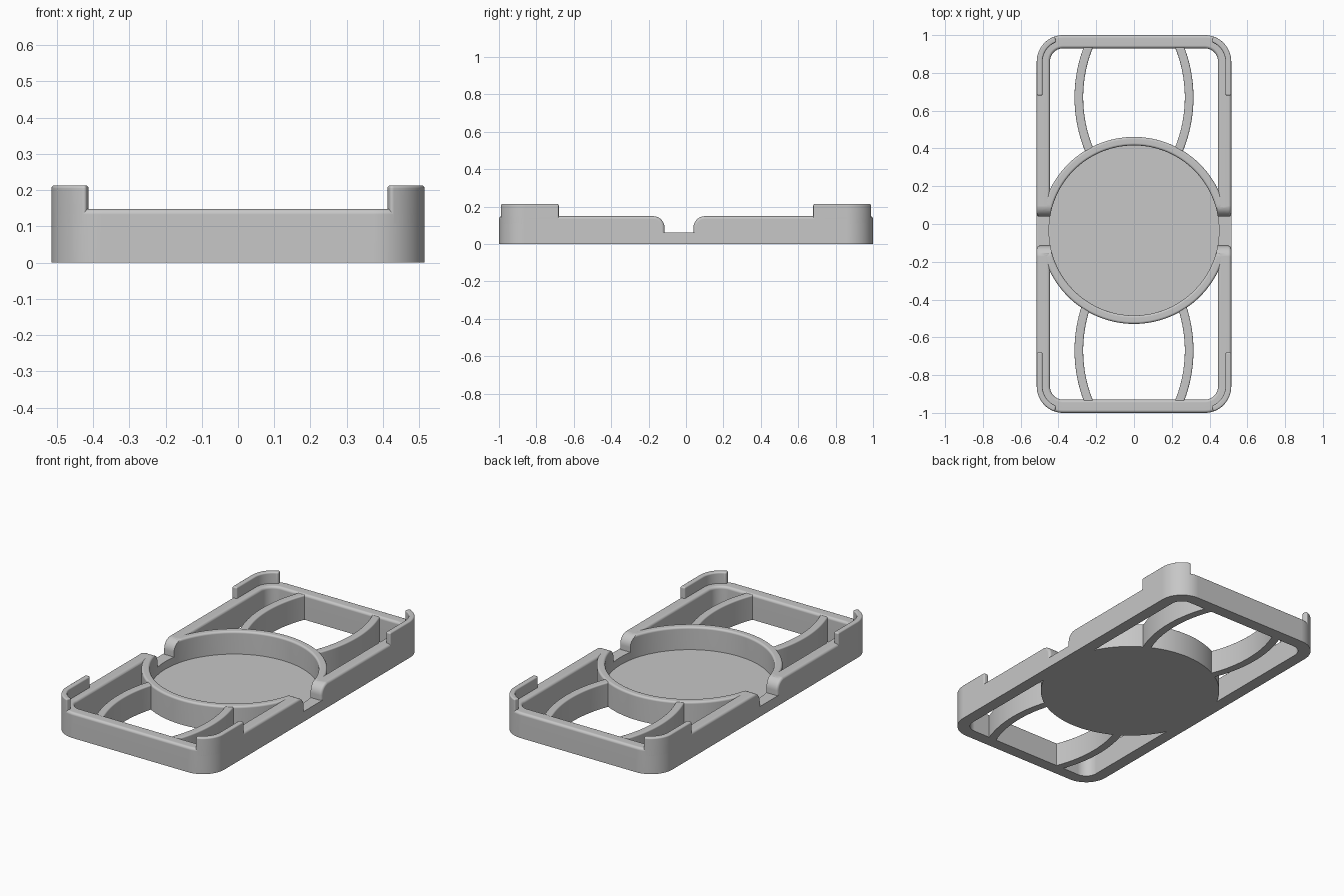
import bpy, bmesh, math

cube = bpy.data.objects.get("Cube")
if cube:
    bpy.data.objects.remove(cube, do_unlink=True)

HX, HY, CORNER = 0.515, 1.0, 0.14      # tray outline
TOP, WALL, FILLET = 0.148, 0.07, 0.015  # wall height, width and edge rounding
FLOOR, SILL = 0.015, 0.06               # pocket floor and notch heights
DISC_Y, DISC_R, POCKET_R = -0.034, 0.495, 0.45

grey = bpy.data.materials.new("matte grey")
grey.use_nodes = True
grey.diffuse_color = (0.57, 0.57, 0.57, 1)
bsdf = next(n for n in grey.node_tree.nodes if n.type == 'BSDF_PRINCIPLED')
bsdf.inputs["Base Color"].default_value = grey.diffuse_color
bsdf.inputs["Roughness"].default_value = 0.6


def finish(name, bm):
    bmesh.ops.recalc_face_normals(bm, faces=bm.faces)
    mesh = bpy.data.meshes.new(name)
    bm.to_mesh(mesh)
    bm.free()
    obj = bpy.data.objects.new(name, mesh)
    bpy.context.collection.objects.link(obj)
    mesh.materials.append(grey)
    return obj


def loft(name, loops, closed):
    """Join matching loops of points; cap the ends unless the loft closes on itself."""
    bm = bmesh.new()
    rings = [[bm.verts.new(p) for p in loop] for loop in loops]
    n = len(rings[0])
    for i in range(len(rings) if closed else len(rings) - 1):
        a, b = rings[i], rings[(i + 1) % len(rings)]
        for j in range(n):
            k = (j + 1) % n
            bm.faces.new((a[j], a[k], b[k], b[j]))
    if not closed:
        bm.faces.new(rings[0])
        bm.faces.new(rings[-1])
    return finish(name, bm)


def sweep(name, path, section, closed):
    """Sweep an (inward offset, z) section along (x, y, normal x, normal y) stations."""
    return loft(name, [[(x + nx * d, y + ny * d, z) for d, z in section]
                       for x, y, nx, ny in path], closed)


def rounded_section(width, top, fillet, steps=5):
    pts = [(0, 0)]
    for cx, start in ((fillet, math.pi), (width - fillet, math.pi / 2)):
        for i in range(steps + 1):
            a = start - math.pi / 2 * i / steps
            pts.append((cx + fillet * math.cos(a), top - fillet + fillet * math.sin(a)))
    return pts + [(width, 0)]


def rounded_rect(hx, hy, r, steps, oy=0):
    path = []
    for q, (sx, sy) in enumerate(((1, 1), (-1, 1), (-1, -1), (1, -1))):
        last = steps if hx == r else steps + 1   # a full circle has no straights
        for i in range(last):
            a = math.pi / 2 * (q + i / steps)
            c, s = math.cos(a), math.sin(a)
            path.append((sx * (hx - r) + r * c, oy + sy * (hy - r) + r * s, -c, -s))
    return path


def cylinder(name, radius, z0, z1):
    bm = bmesh.new()
    bmesh.ops.create_cone(bm, cap_ends=True, segments=128, radius1=radius,
                          radius2=radius, depth=z1 - z0)
    bmesh.ops.translate(bm, verts=bm.verts, vec=(0, DISC_Y, (z0 + z1) / 2))
    return finish(name, bm)


def notch_outline(x, grow):
    """Notch profile at x; growing it eats into the rounded shoulders."""
    shoulder, pts = 0.06, []
    for edge, side in ((-0.115, -1), (0.04, 1)):
        mid, r = edge + side * shoulder, shoulder - grow
        half = [(x, mid - side * r, SILL)]
        for i in range(9):
            a = math.pi / 2 * i / 8
            half.append((x, mid - side * r * math.cos(a),
                         TOP - shoulder + r * math.sin(a) + 0.0005 * (i == 8)))
        half.append((x, mid, 0.3))
        pts += half if side < 0 else half[::-1]
    return pts


def apply_modifier(obj, kind, **settings):
    mod = obj.modifiers.new(kind.title(), kind)
    for key, value in settings.items():
        setattr(mod, key, value)
    bpy.context.view_layer.objects.active = obj
    bpy.ops.object.modifier_apply(modifier=mod.name)


def cut(obj, cutter):
    apply_modifier(obj, 'BOOLEAN', operation='DIFFERENCE', solver='EXACT', object=cutter)


# Outer frame and the ring around the round pocket
frame = sweep("outer_frame", rounded_rect(HX, HY, CORNER, 16),
              rounded_section(WALL, TOP, FILLET), True)
ring = sweep("pocket_ring", rounded_rect(DISC_R, DISC_R, DISC_R, 32, DISC_Y),
             rounded_section(DISC_R - POCKET_R, TOP, 0.012), True)
floor = cylinder("pocket_floor", POCKET_R + 0.002, 0, FLOOR)
parts = [frame, ring, floor]

# Side notches, flaring at the outer face so their ends are rounded too
flare = []
for i in range(6):
    a = math.pi / 2 * i / 5
    flare.append((HX - FILLET + FILLET * math.sin(a), FILLET * (1 - math.cos(a))))
flare.append((HX + 0.05, FILLET))
stations = [(-x, grow) for x, grow in reversed(flare)] + flare
notch = loft("notch_cutter", [notch_outline(x, grow) for x, grow in stations], False)
pocket = cylinder("pocket_cutter", POCKET_R, FLOOR, 0.3)
cut(frame, notch)
cut(frame, pocket)
cut(ring, notch)
for helper in (notch, pocket):
    bpy.data.objects.remove(helper, do_unlink=True)

# Raised corner lips
lip_end = math.acos((0.42 - HX + CORNER) / CORNER)
lip_path = [(HX, 0.68, -1, 0)]
for i in range(17):
    a = lip_end * i / 16
    c, s = math.cos(a), math.sin(a)
    lip_path.append((HX - CORNER + CORNER * c, HY - CORNER + CORNER * s, -c, -s))
lip_section = [(0, 0.1), (0, 0.213), (0.031, 0.213), (0.031, 0.1)]

# Curved ribs, bowing outwards
RIB_R, RIB_Y, RIB_W = 0.75, 0.67, 0.046
rib_section = rounded_section(RIB_W, TOP - 0.004, 0.008)

for sy, end, inner in ((-1, "front", 0.44), (1, "back", 0.374)):
    for sx, hand in ((-1, "right"), (1, "left")):
        lip = sweep(f"{end}_{hand}_corner_lip",
                    [(x * sx, y * sy, nx * sx, ny * sy) for x, y, nx, ny in lip_path],
                    lip_section, False)
        apply_modifier(lip, 'BEVEL', width=0.014, segments=4,
                       limit_method='ANGLE', angle_limit=math.radians(40))
        a0 = math.asin((inner - RIB_Y) / RIB_R)
        a1 = math.asin((0.955 - RIB_Y) / RIB_R)
        rib_path = []
        for i in range(21):
            a = a0 + (a1 - a0) * i / 20
            c, s = math.cos(a), math.sin(a)
            rib_path.append((sx * (0.315 - RIB_R + RIB_R * c),
                             sy * (RIB_Y + RIB_R * s), -c * sx, -s * sy))
        rib = sweep(f"{end}_{hand}_rib", rib_path, rib_section, False)
        parts += [lip, rib]

# Smooth the fillets, keep the edges crisp
for obj in bpy.context.view_layer.objects:
    obj.select_set(obj in parts)
bpy.context.view_layer.objects.active = frame
bpy.ops.object.shade_smooth_by_angle(angle=math.radians(32))
for obj in parts:
    apply_modifier(obj, 'WEIGHTED_NORMAL', keep_sharp=True)
